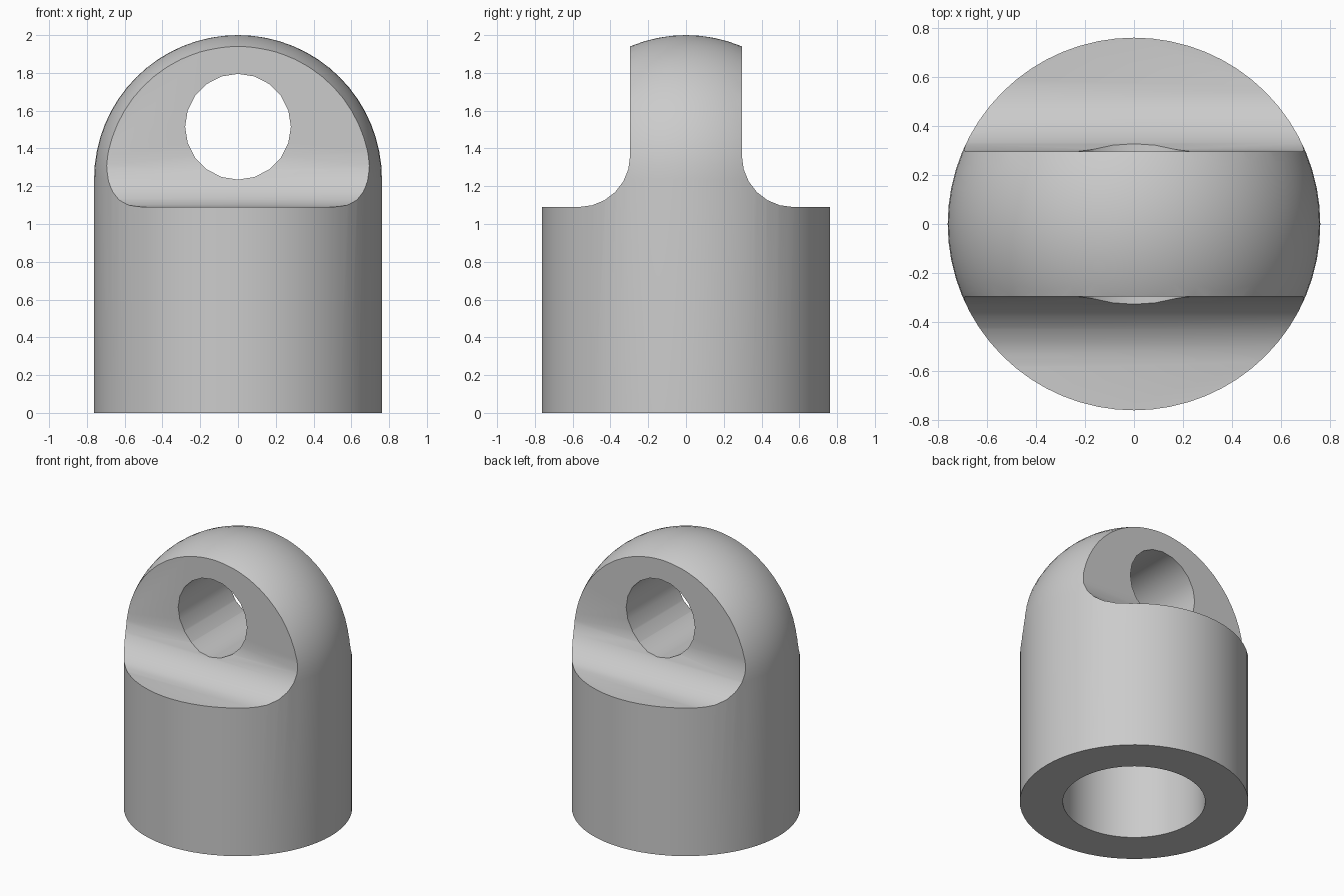
import bpy, bmesh, math
from mathutils import Matrix

cube = bpy.data.objects.get("Cube")
if cube:
    bpy.data.objects.remove(cube, do_unlink=True)

RADIUS, HEIGHT = 0.762, 2.0
BORE_RADIUS, BORE_DEPTH = 0.475, 0.8
SHOULDER_Z, LUG_HALF, FILLET = 1.09, 0.296, 0.27
HOLE_Z, HOLE_RADIUS = 1.515, 0.28

grey = bpy.data.materials.new("plain grey")
grey.use_nodes = True
grey.diffuse_color = (0.6, 0.6, 0.6, 1)
grey.node_tree.nodes["Principled BSDF"].inputs["Base Color"].default_value = (0.6, 0.6, 0.6, 1)


def make_object(name, bm):
    bmesh.ops.recalc_face_normals(bm, faces=bm.faces)
    mesh = bpy.data.meshes.new(name)
    bm.to_mesh(mesh)
    bm.free()
    mesh.materials.append(grey)
    obj = bpy.data.objects.new(name, mesh)
    bpy.context.collection.objects.link(obj)
    return obj


def arc(cx, cz, r, start, end, steps):
    angles = [math.radians(start + (end - start) * i / steps) for i in range(steps + 1)]
    return [(cx + r * math.cos(a), cz + r * math.sin(a)) for a in angles]


# Domed body with a blind bore underneath, spun from one profile
profile = [(0, BORE_DEPTH), (BORE_RADIUS, BORE_DEPTH), (BORE_RADIUS, 0), (RADIUS, 0)]
profile += arc(0, HEIGHT - RADIUS, RADIUS, 0, 90, 16)
bm = bmesh.new()
verts = [bm.verts.new((x, 0, z)) for x, z in profile]
edges = [bm.edges.new(pair) for pair in zip(verts, verts[1:])]
bmesh.ops.spin(bm, geom=verts + edges, axis=(0, 0, 1), cent=(0, 0, 0),
               angle=math.tau, steps=64, use_duplicate=False)
bmesh.ops.remove_doubles(bm, verts=bm.verts, dist=0.0001)
body = make_object("eyelet_body", bm)

# Filleted shoulder cutters, front and back
cutters = []
for name, side in (("front_cutter", -1), ("back_cutter", 1)):
    outline = [(LUG_HALF, 2.2)]
    outline += arc(LUG_HALF + FILLET, SHOULDER_Z + FILLET, FILLET, 180, 270, 6)
    outline += [(1, SHOULDER_Z), (1, 2.2)]
    bm = bmesh.new()
    face = bm.faces.new([bm.verts.new((-1, side * y, z)) for y, z in outline])
    grown = bmesh.ops.extrude_face_region(bm, geom=[face])["geom"]
    bmesh.ops.translate(bm, vec=(2, 0, 0),
                        verts=[g for g in grown if isinstance(g, bmesh.types.BMVert)])
    cutters.append(make_object(name, bm))

# Cross hole cutter
bm = bmesh.new()
bmesh.ops.create_cone(bm, cap_ends=True, segments=20, radius1=HOLE_RADIUS,
                      radius2=HOLE_RADIUS, depth=2,
                      matrix=Matrix.Translation((0, 0, HOLE_Z)) @ Matrix.Rotation(math.pi / 2, 4, "X"))
cutters.append(make_object("hole_cutter", bm))

# Cut the body and shade it smooth with sharp edges
bpy.ops.object.select_all(action="DESELECT")
body.select_set(True)
bpy.context.view_layer.objects.active = body
for cutter in cutters:
    mod = body.modifiers.new(cutter.name, "BOOLEAN")
    mod.operation, mod.solver, mod.object = "DIFFERENCE", "EXACT", cutter
    bpy.ops.object.modifier_apply(modifier=mod.name)
    bpy.data.objects.remove(cutter, do_unlink=True)
bpy.ops.object.shade_smooth_by_angle(angle=math.radians(30))
